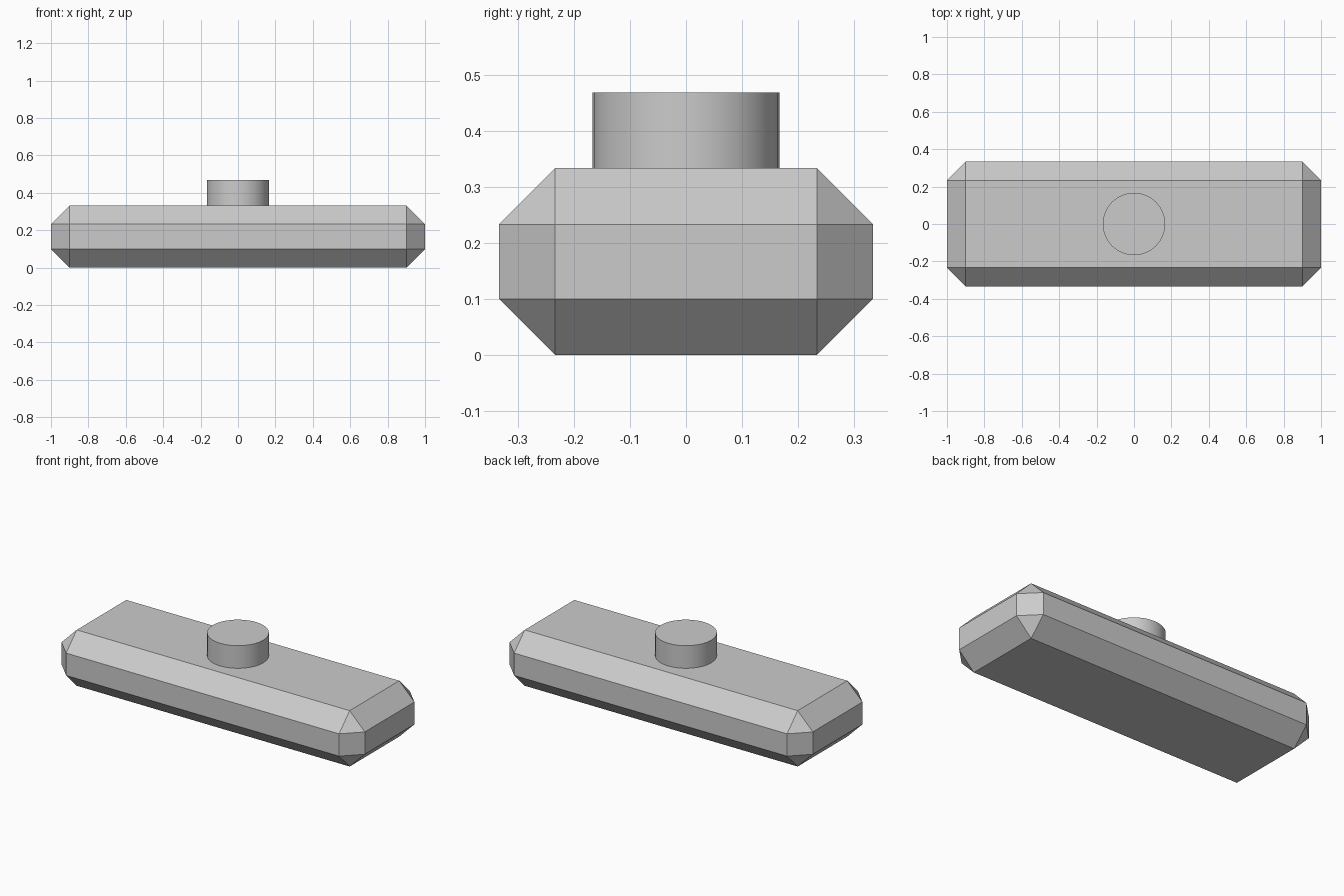
import bpy

default_cube = bpy.data.objects.get("Cube")
if default_cube:
    bpy.data.objects.remove(default_cube, do_unlink=True)

LENGTH, DEPTH, HEIGHT = 2.0, 0.667, 0.333
CHAMFER = 0.1
KNOB_RADIUS, KNOB_HEIGHT = 0.167, 0.135

# Single grey for every part
GREY = (0.6, 0.6, 0.6, 1.0)
grey = bpy.data.materials.new("plain grey")
grey.use_nodes = True
grey.diffuse_color = GREY
grey.node_tree.nodes["Principled BSDF"].inputs["Base Color"].default_value = GREY


def finish(name):
    part = bpy.context.object
    part.name = name
    part.data.materials.append(grey)
    return part


# Long bar with every edge chamfered
bpy.ops.mesh.primitive_cube_add(size=1, location=(0, 0, HEIGHT / 2))
bar = finish("chamfered_bar")
bar.scale = (LENGTH, DEPTH, HEIGHT)
bpy.ops.object.transform_apply(location=False, rotation=False, scale=True)
bevel = bar.modifiers.new("chamfer", "BEVEL")
bevel.width = CHAMFER
bevel.segments = 1
bevel.limit_method = "NONE"

# Round knob standing on the middle of the bar
bpy.ops.mesh.primitive_cylinder_add(
    vertices=32, radius=KNOB_RADIUS, depth=KNOB_HEIGHT,
    location=(0, 0, HEIGHT + KNOB_HEIGHT / 2))
finish("round_knob")
bpy.ops.object.shade_smooth_by_angle()
